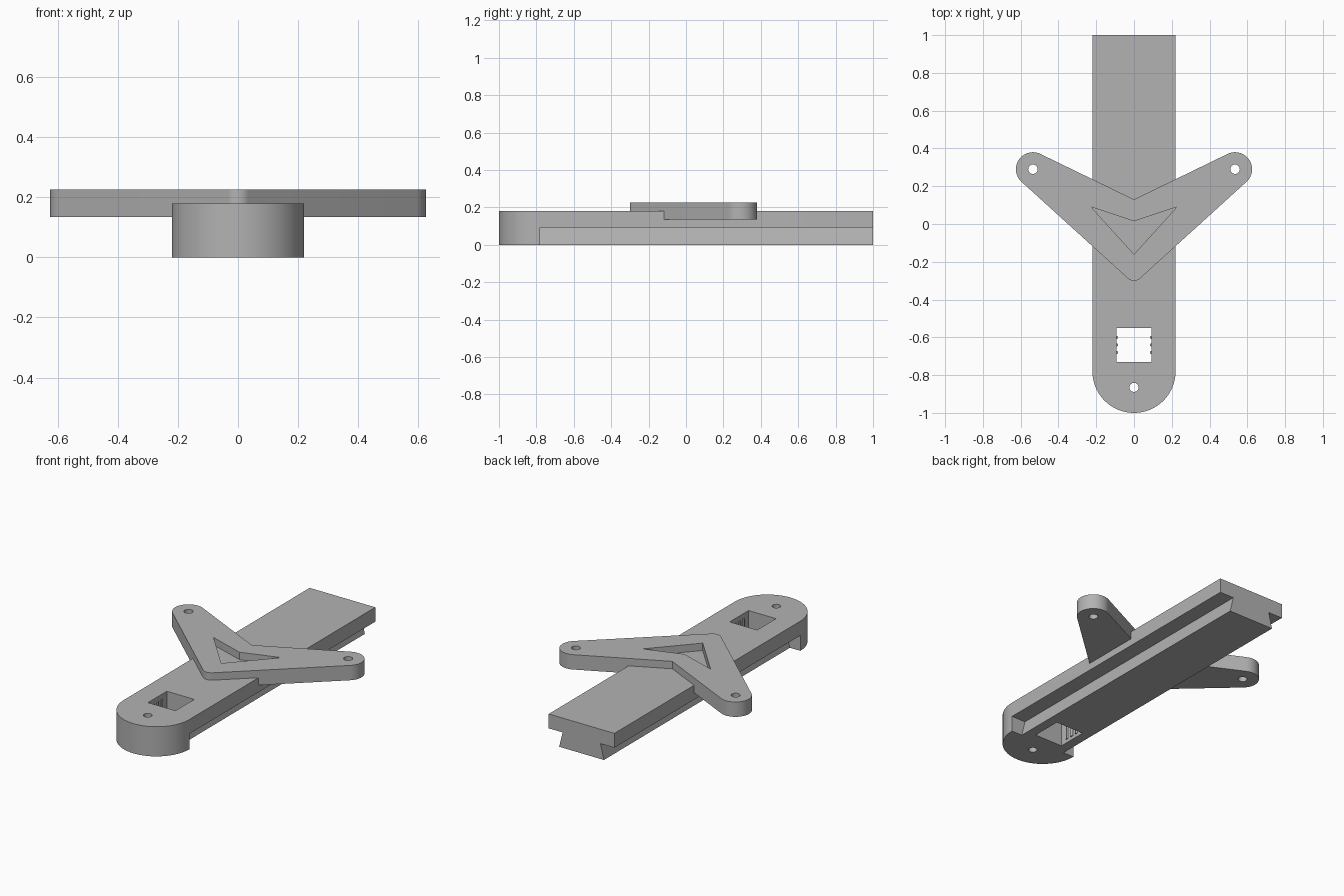
import bpy, bmesh
from math import radians, cos, sin, asin, atan2, hypot
from mathutils import Vector

cube = bpy.data.objects.get("Cube")
if cube:
    bpy.data.objects.remove(cube, do_unlink=True)

grey = bpy.data.materials.new("matte grey")
grey.use_nodes = True
COLOR = (0.45, 0.45, 0.45, 1)
grey.diffuse_color = COLOR
grey.node_tree.nodes["Principled BSDF"].inputs["Base Color"].default_value = COLOR


def arc(cx, cy, r, start, end, n):
    return [(cx + r * cos(start + (end - start) * i / n),
             cy + r * sin(start + (end - start) * i / n)) for i in range(n + 1)]


def extrude(name, points, offset):
    """Solid prism from a planar outline."""
    bm = bmesh.new()
    face = bm.faces.new([bm.verts.new(p) for p in points])
    ext = bmesh.ops.extrude_face_region(bm, geom=[face])
    bmesh.ops.translate(bm, vec=Vector(offset),
                        verts=[v for v in ext["geom"] if isinstance(v, bmesh.types.BMVert)])
    bmesh.ops.recalc_face_normals(bm, faces=bm.faces)
    mesh = bpy.data.meshes.new(name)
    bm.to_mesh(mesh)
    bm.free()
    mesh.materials.append(grey)
    obj = bpy.data.objects.new(name, mesh)
    bpy.context.collection.objects.link(obj)
    return obj


def upright(name, outline, z0, z1):
    return extrude(name, [(x, y, z0) for x, y in outline], (0, 0, z1 - z0))


def round_cutter(x, y, r):
    return upright("hole_cutter", arc(x, y, r, 0, radians(348.75), 31), -0.1, 0.4)


def carve(obj, cutters):
    """Subtract every cutter, then remove it."""
    bpy.ops.object.select_all(action='DESELECT')
    bpy.context.view_layer.objects.active = obj
    obj.select_set(True)
    for cutter in cutters:
        cutter.hide_render = True
        mod = obj.modifiers.new("carve", 'BOOLEAN')
        mod.operation, mod.solver, mod.object = 'DIFFERENCE', 'EXACT', cutter
        bpy.ops.object.modifier_apply(modifier=mod.name)
        bpy.data.objects.remove(cutter, do_unlink=True)
    bpy.ops.object.shade_smooth_by_angle(angle=radians(30))


# Sliding bar with a rounded front end
W, NOSE_Y = 0.22, -0.78
bar = upright("sliding_bar",
              arc(0, NOSE_Y, W, radians(180), radians(360), 48) + [(W, 1), (-W, 1)], 0, 0.18)

# Dovetail grooves, square window and front pin hole
cutters = []
for s in (-1, 1):
    profile = [(0.127, 0.093), (0.3, 0.093), (0.3, -0.02), (0.155, -0.02)]
    cutters.append(extrude("groove_cutter", [(s * x, NOSE_Y, z) for x, z in profile], (0, 2, 0)))
H = 0.092
cutters.append(upright("window_cutter", [(-H, -0.73), (H, -0.73), (H, -0.55), (-H, -0.55)], -0.1, 0.4))
cutters.append(round_cutter(0, -0.865, 0.024))
carve(bar, cutters)

# Grip ribs on the window walls
for s, side in ((1, "left"), (-1, "right")):
    for i in range(3):
        rib = upright(f"{side}_window_rib_{i + 1}",
                      arc(s * H, -0.68 + 0.04 * i, 0.008, 0, radians(330), 11), 0.02, 0.15)
        carve(rib, [])

# V-shaped cross plate: right half of the outline, then mirrored
EX, EY, R = 0.535, 0.29, 0.09
TIP_Y, TIP_R, NOTCH_Y = -0.25, 0.05, 0.13
reach = hypot(EX, EY - TIP_Y)
outer = atan2(EY - TIP_Y, EX) - asin((R - TIP_R) / reach) - radians(90)
inner = atan2(EY - NOTCH_Y, EX) + asin(R / hypot(EX, EY - NOTCH_Y)) + radians(90)
half = arc(0, TIP_Y, TIP_R, radians(-90), outer, 10) + arc(EX, EY, R, outer, inner, 28)
outline = half + [(0, NOTCH_Y)] + [(-x, y) for x, y in reversed(half[1:])]
plate = upright("cross_plate", outline, 0.135, 0.225)

# Chevron pocket and arm holes
carve(plate, [upright("pocket_cutter", [(0, -0.16), (0.227, 0.09), (0, 0.015), (-0.227, 0.09)], 0, 0.4),
              round_cutter(EX, EY, 0.025), round_cutter(-EX, EY, 0.025)])
